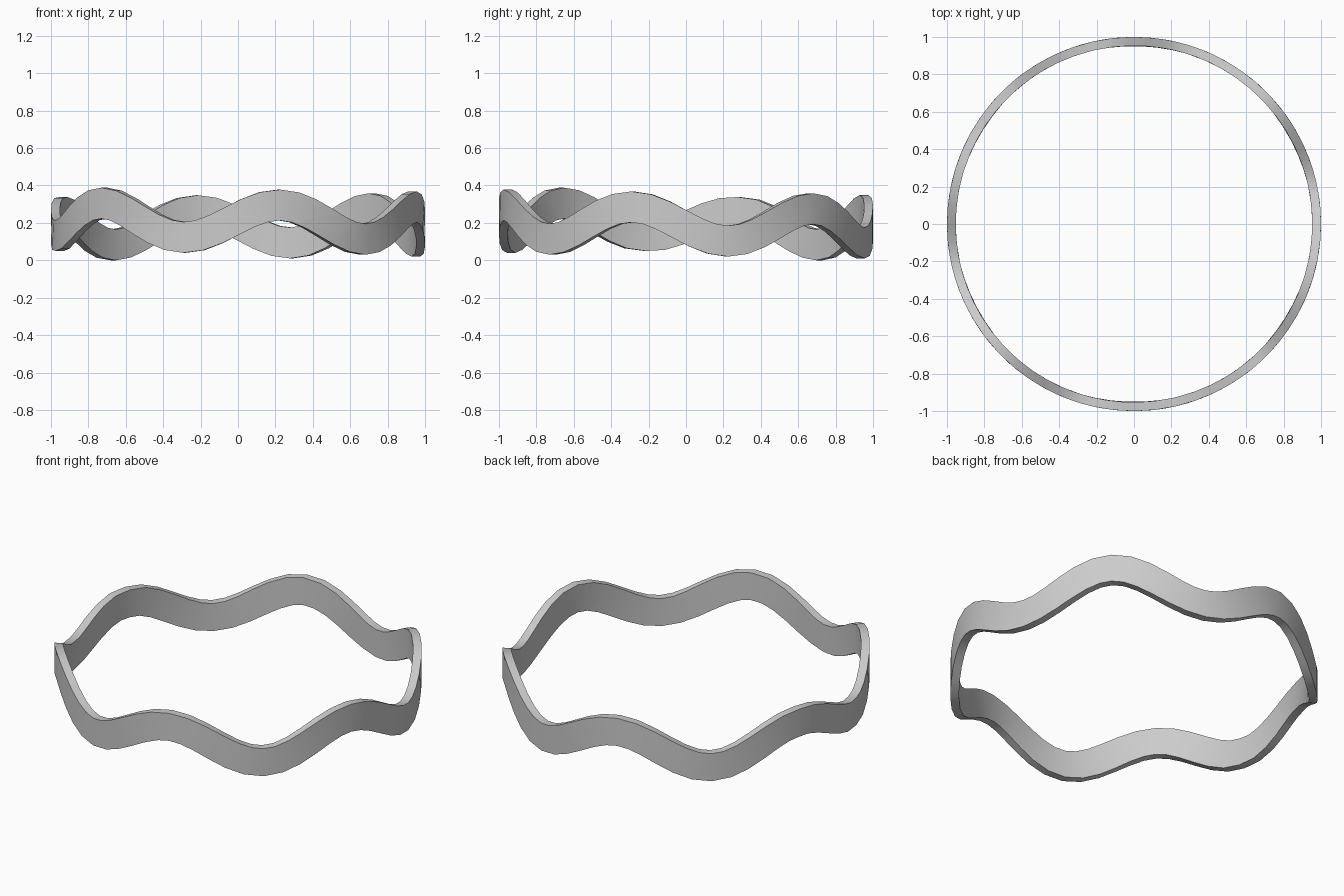
import bpy, bmesh
from math import sin, cos, radians, pi, sqrt

if "Cube" in bpy.data.objects:
    bpy.data.objects.remove(bpy.data.objects["Cube"])

R_OUT, R_IN = 1.0, 0.953
WAVES, STEPS = 6, 12
AMP, HALF = 0.089, 0.0825     # wave amplitude, half of band width
START = 193                   # angle of the first trough, degrees


def centre(a):
    """Height of the band's middle line; a is in degrees after START."""
    a %= 360
    if a < 330:                                   # slow sinking round the ring
        base = 0.221 - 0.055 * a / 330
    else:                                         # smooth return to the start
        base = 0.166 + 0.055 * (a - 330) / 30
    return base - AMP * cos(radians(WAVES * a))


# Wavy band: constant width measured across the wave
bm = bmesh.new()
rings = []
n = WAVES * STEPS
for i in range(n):
    a = i * 360 / n
    slope = -WAVES * -AMP * sin(radians(WAVES * a)) * -1
    slope = WAVES * AMP * sin(radians(WAVES * a))
    length = sqrt(1 + slope * slope)
    corners = []
    for side, r in ((-1, R_OUT), (1, R_OUT), (1, R_IN), (-1, R_IN)):
        t = radians(START + a) - side * HALF * slope / length
        z = centre(a) + side * HALF / length
        corners.append(bm.verts.new((r * cos(t), r * sin(t), z)))
    rings.append(corners)
for i in range(n):
    p, q = rings[i], rings[(i + 1) % n]
    for k in range(4):
        m = (k + 1) % 4
        bm.faces.new((p[k], q[k], q[m], p[m]))
bmesh.ops.recalc_face_normals(bm, faces=bm.faces)

# Rest the band on the floor
low = min(v.co.z for v in bm.verts)
bmesh.ops.translate(bm, verts=bm.verts, vec=(0, 0, -low))

mesh = bpy.data.meshes.new("wavy_band")
bm.to_mesh(mesh)
bm.free()
band = bpy.data.objects.new("wavy_band", mesh)
bpy.context.collection.objects.link(band)
bpy.context.view_layer.objects.active = band
band.select_set(True)
bpy.ops.object.shade_smooth_by_angle(angle=radians(35))
